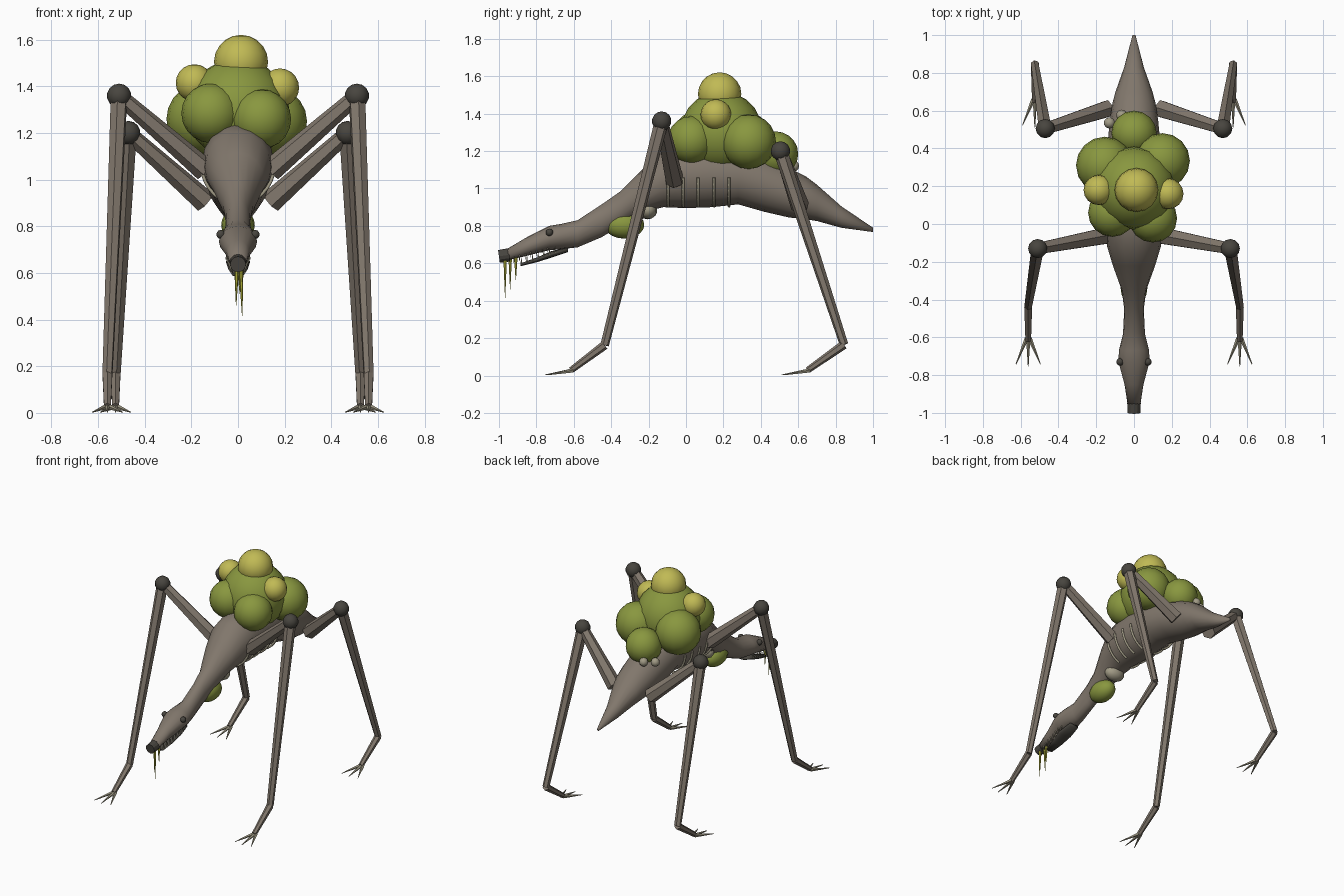
import bpy, bmesh, math
from mathutils import Vector, Matrix

if "Cube" in bpy.data.objects:
    bpy.data.objects.remove(bpy.data.objects["Cube"], do_unlink=True)


def material(name, r, g, b):
    m = bpy.data.materials.new(name)
    m.use_nodes = True
    m.diffuse_color = (r, g, b, 1)
    bsdf = next(n for n in m.node_tree.nodes if n.type == 'BSDF_PRINCIPLED')
    bsdf.inputs["Base Color"].default_value = (r, g, b, 1)
    return m


HIDE = material("taupe hide", .22, .185, .15)
DARK = material("dark joint", .065, .06, .05)
GREEN = material("sac green", .25, .31, .05)
YELLOW = material("sac yellow", .53, .49, .09)
BONE = material("pale bone", .36, .33, .24)
SLIME = material("slime", .42, .42, .04)


def finish(name, bm, mat, smooth=False):
    bmesh.ops.recalc_face_normals(bm, faces=bm.faces)
    me = bpy.data.meshes.new(name)
    bm.to_mesh(me)
    bm.free()
    me.materials.append(mat)
    for p in me.polygons:
        p.use_smooth = smooth
    ob = bpy.data.objects.new(name, me)
    bpy.context.collection.objects.link(ob)
    return ob


def ball(name, centre, radii, mat, segs=16):
    bm = bmesh.new()
    bmesh.ops.create_uvsphere(bm, u_segments=segs, v_segments=segs * 5 // 8, radius=1)
    if not isinstance(radii, tuple):
        radii = (radii,) * 3
    bmesh.ops.scale(bm, vec=radii, verts=bm.verts)
    bmesh.ops.translate(bm, vec=centre, verts=bm.verts)
    return finish(name, bm, mat, True)


def rod(name, a, b, ra, rb, mat, segs=6):
    # Tapered prism from point a to point b
    a, b = Vector(a), Vector(b)
    d = b - a
    turn = d.to_track_quat('Z', 'Y').to_matrix().to_4x4()
    bm = bmesh.new()
    bmesh.ops.create_cone(bm, cap_ends=True, segments=segs, radius1=ra, radius2=rb,
                          depth=d.length, matrix=Matrix.Translation((a + b) / 2) @ turn)
    return finish(name, bm, mat)


def loft(name, sections, mat, segs=16):
    # Each section: y, bottom z, top z, half width
    bm = bmesh.new()
    rings = []
    for y, lo, hi, w in sections:
        ring = []
        for i in range(segs):
            t = math.tau * i / segs
            ring.append(bm.verts.new((w * math.cos(t), y, (lo + hi) / 2 + (hi - lo) / 2 * math.sin(t))))
        rings.append(ring)
    for r, s in zip(rings, rings[1:]):
        for i in range(segs):
            j = (i + 1) % segs
            bm.faces.new((r[i], r[j], s[j], s[i]))
    bm.faces.new(rings[0])
    bm.faces.new(rings[-1])
    return finish(name, bm, mat, True)


# Body, neck, head and tail in one loft
loft("body", [
    (-.96, .615, .675, .033), (-.85, .64, .74, .05), (-.73, .67, .80, .082),
    (-.67, .675, .81, .08), (-.58, .685, .83, .058), (-.45, .74, .915, .052),
    (-.35, .80, .985, .065), (-.22, .875, 1.115, .112), (-.12, .90, 1.205, .142),
    (0, .895, 1.24, .155), (.14, .90, 1.24, .155), (.28, .915, 1.22, .15),
    (.42, .875, 1.17, .14), (.55, .845, 1.11, .128), (.64, .835, 1.065, .114),
    (.70, .826, 1.02, .098), (.83, .79, .905, .052), (1, .767, .79, .008)], HIDE)

# Head details
rod("snout_tip", (0, -1, .637), (0, -.945, .645), .034, .036, DARK, 12)
loft("lower_jaw", [(-.885, .584, .60, .026), (-.80, .605, .63, .042), (-.72, .63, .665, .052),
                   (-.63, .66, .685, .04)], DARK, 12)
for s in (-1, 1):
    ball("eye", (s * .074, -.73, .765), .02, DARK, 10)
    for i in range(7):
        y = -.88 + i * .03
        x = s * (.025 + i * .004)
        z = .598 + i * .01
        rod("lower_tooth", (x, y, z), (x, y, z + .032), .005, .001, BONE, 5)
        rod("upper_tooth", (x * .95, y - .04, z + .04), (x * .95, y - .04, z + .002), .005, .001, BONE, 5)
for x, y, z in ((.018, -.967, .415), (-.008, -.94, .46), (.008, -.91, .51)):
    rod("slime_drip", (x * .7, y, .63), (x, y, z), .011, .001, SLIME, 6)

# Throat sacs
ball("throat_sac", (0, -.33, .805), (.072, .107, .073), GREEN)
ball("throat_node", (0, -.205, .885), (.075, .052, .05), BONE, 12)

# Back sacs
for c, r in (((0, .19, 1.3), .22), ((-.115, .06, 1.285), .128), ((.1, .03, 1.26), .128),
             ((-.155, .31, 1.26), .152), ((.15, .335, 1.25), .146), ((0, .48, 1.185), .12)):
    ball("back_sac", c, r, GREEN)
for c, r in (((.013, .18, 1.505), .116), ((-.187, .18, 1.415), .08), ((.18, .16, 1.395), .082)):
    ball("ripe_sac", c, r, YELLOW)
for c in ((-.13, .535, 1.12), (-.065, .575, 1.12)):
    ball("small_nodule", c, .03, BONE, 10)

# Ribs curving around the flanks
for s in (-1, 1):
    for y in (-.095, -.015, .065, .15, .23):
        curve = bpy.data.curves.new("rib", 'CURVE')
        curve.dimensions = '3D'
        curve.bevel_depth = .008
        curve.bevel_resolution = 1
        curve.use_fill_caps = True
        line = curve.splines.new('POLY')
        line.points.add(6)
        for i, p in enumerate(line.points):
            t = math.radians(-70 + i * 11)
            p.co = (s * .157 * math.cos(t), y, 1.07 + .175 * math.sin(t), 1)
        curve.materials.append(BONE)
        bpy.context.collection.objects.link(bpy.data.objects.new("rib", curve))


# Legs: hip, knee, ankle, foot and three claws
def leg(name, s, *points):
    hip, knee, ankle, foot = [Vector((s * x, y, z)) for x, y, z in points]
    rod(name + "_thigh", hip, knee, .05, .034, HIDE)
    ball(name + "_knee", knee, .052, DARK, 12)
    rod(name + "_shin", knee, ankle, .038, .023, HIDE)
    rod(name + "_ankle", ankle, foot, .024, .017, HIDE)
    for dx in (-.065, 0, .065):
        tip = Vector((foot.x + dx, foot.y - .14 + abs(dx) * .2, .003))
        rod(name + "_claw", foot + Vector((dx * .12, .01, -.002)), tip, .012, .002, BONE, 5)


for s in (-1, 1):
    leg("front_leg", s, (.14, -.06, 1.04), (.51, -.13, 1.36), (.56, -.435, .162), (.56, -.615, .028))
    leg("hind_leg", s, (.14, .61, .905), (.47, .505, 1.2), (.525, .845, .165), (.525, .65, .028))
